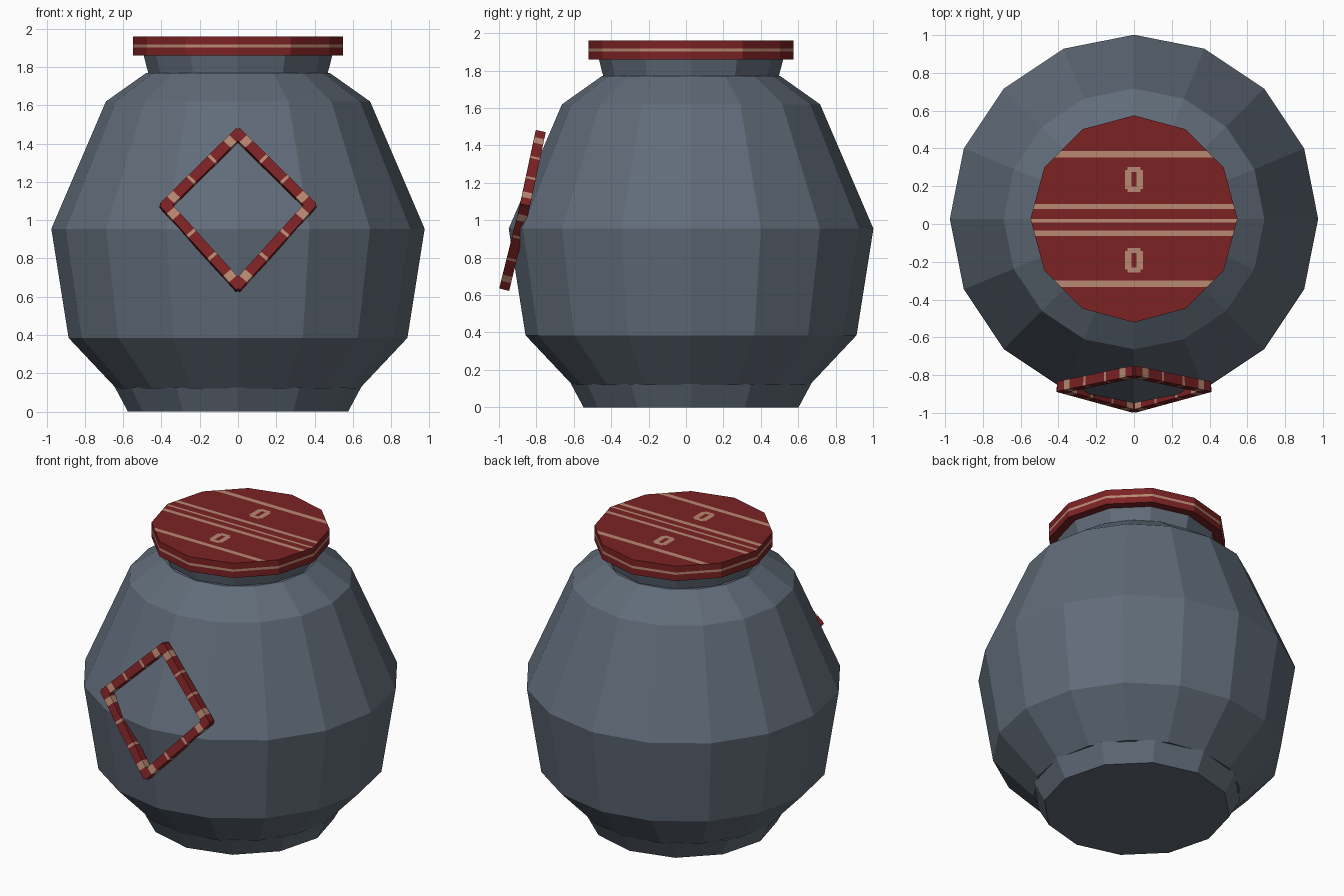
import bpy, bmesh, math
from mathutils import Vector, Matrix

if "Cube" in bpy.data.objects:
    bpy.data.objects.remove(bpy.data.objects["Cube"])

CY = 0.027  # jar axis sits slightly behind the origin


def material(name, rgb):
    lin = [((c / 255 + 0.055) / 1.055) ** 2.4 for c in rgb]
    m = bpy.data.materials.new(name)
    m.diffuse_color = (*lin, 1)
    m.use_nodes = True
    m.node_tree.nodes["Principled BSDF"].inputs["Base Color"].default_value = m.diffuse_color
    return m


SLATE = material("slate_clay", (97, 108, 121))
RED = material("dark_red", (124, 34, 36))
TAN = material("pale_tan", (184, 136, 114))


def finish(name, bm, mats):
    bmesh.ops.recalc_face_normals(bm, faces=bm.faces[:])
    me = bpy.data.meshes.new(name)
    bm.to_mesh(me)
    bm.free()
    for m in mats:
        me.materials.append(m)
    ob = bpy.data.objects.new(name, me)
    bpy.context.collection.objects.link(ob)
    return ob


def lathe(profile, sides):
    """Closed, capped solid of revolution from (radius, z) points."""
    bm = bmesh.new()
    rings = []
    for r, z in profile:
        angles = [2 * math.pi * i / sides for i in range(sides)]
        rings.append([bm.verts.new((r * math.cos(a), CY + r * math.sin(a), z)) for a in angles])
    for a, b in zip(rings, rings[1:]):
        for i in range(sides):
            j = (i + 1) % sides
            bm.faces.new((a[i], a[j], b[j], b[i]))
    bm.faces.new(rings[0][::-1])
    bm.faces.new(rings[-1])
    return bm


def cut(bm, co, normal, faces=None):
    fs = faces if faces is not None else bm.faces[:]
    geom = list({v for f in fs for v in f.verts}) + list({e for f in fs for e in f.edges}) + fs
    bmesh.ops.bisect_plane(bm, geom=geom, dist=1e-5, plane_co=co, plane_no=normal)


# Jar: foot, belly and neck
finish("jar_foot", lathe([(0.575, 0), (0.642, 0.125)], 12), [SLATE])
finish("jar_body", lathe([(0.635, 0.12), (0.885, 0.385), (0.975, 0.955),
                          (0.69, 1.62), (0.478, 1.77)], 16), [SLATE])
finish("jar_neck", lathe([(0.468, 1.765), (0.495, 1.87)], 12), [SLATE])

# Lid with painted stripes cut into its top and rim
lid = lathe([(0.548, 1.86), (0.548, 1.96)], 12)
stripes = [(-0.333, -0.300), (-0.064, -0.034), (0.009, 0.027), (0.080, 0.107), (0.352, 0.387)]
marks = [-0.192, 0.236]
rim = (1.902, 1.918)
for z in rim:
    cut(lid, (0, 0, z), (0, 0, 1))


def top_faces():
    return [f for f in lid.faces if f.calc_center_median().z > 1.959]


y_cuts = [y for s in stripes for y in s]
y_cuts += [m + d for m in marks for d in (-0.066, -0.05, -0.038, 0.038, 0.05, 0.066)]
for y in y_cuts:
    cut(lid, (0, y, 0), (0, 1, 0), top_faces())
for x in (-0.048, -0.034, -0.014, 0.014, 0.034, 0.048):
    cut(lid, (x, 0, 0), (1, 0, 0), top_faces())


def in_mark(x, y):
    for m in marks:
        dx, dy = abs(x), abs(y - m)
        if dx < 0.048 and dy < 0.066:
            hole = dx < 0.014 and dy < 0.038
            corner = dx > 0.034 and dy > 0.05
            return not hole and not corner
    return False


for f in lid.faces:
    c = f.calc_center_median()
    if c.z > 1.959:
        painted = any(a < c.y < b for a, b in stripes) or in_mark(c.x, c.y)
    else:
        painted = rim[0] < c.z < rim[1]
    f.material_index = int(painted)
finish("lid", lid, [RED, TAN])

# Diamond frame: four banded bars leaning against the front
corners = [Vector(p) for p in ((0, -0.783, 1.447), (0.378, -0.862, 1.075),
                               (0, -0.965, 0.658), (-0.378, -0.862, 1.075))]
normal = (corners[2] - corners[0]).cross(Vector((1, 0, 0))).normalized()
bands = [(0.07, 0.15), (0.34, 0.37), (0.63, 0.66), (0.85, 0.93)]
T = 0.054
for i, name in enumerate(("upper_right", "lower_right", "lower_left", "upper_left")):
    a, b = corners[i], corners[(i + 1) % 4]
    d = (b - a).normalized()
    side = normal.cross(d).normalized()
    depth = d.cross(side)
    L = (b - a).length
    full = L + T * 0.6
    bm = bmesh.new()
    bmesh.ops.create_cube(bm, size=1)
    bmesh.ops.scale(bm, vec=(full, T, T), verts=bm.verts[:])
    for t in [t for s in bands for t in s]:
        cut(bm, ((t - 0.5) * L, 0, 0), (1, 0, 0))
    for f in bm.faces:
        t = f.calc_center_median().x / L + 0.5
        f.material_index = int(any(p < t < q for p, q in bands))
    rot = Matrix((d, side, depth)).transposed().to_4x4()
    bm.transform(Matrix.Translation((a + b) / 2) @ rot)
    finish("frame_bar_" + name, bm, [RED, TAN])
